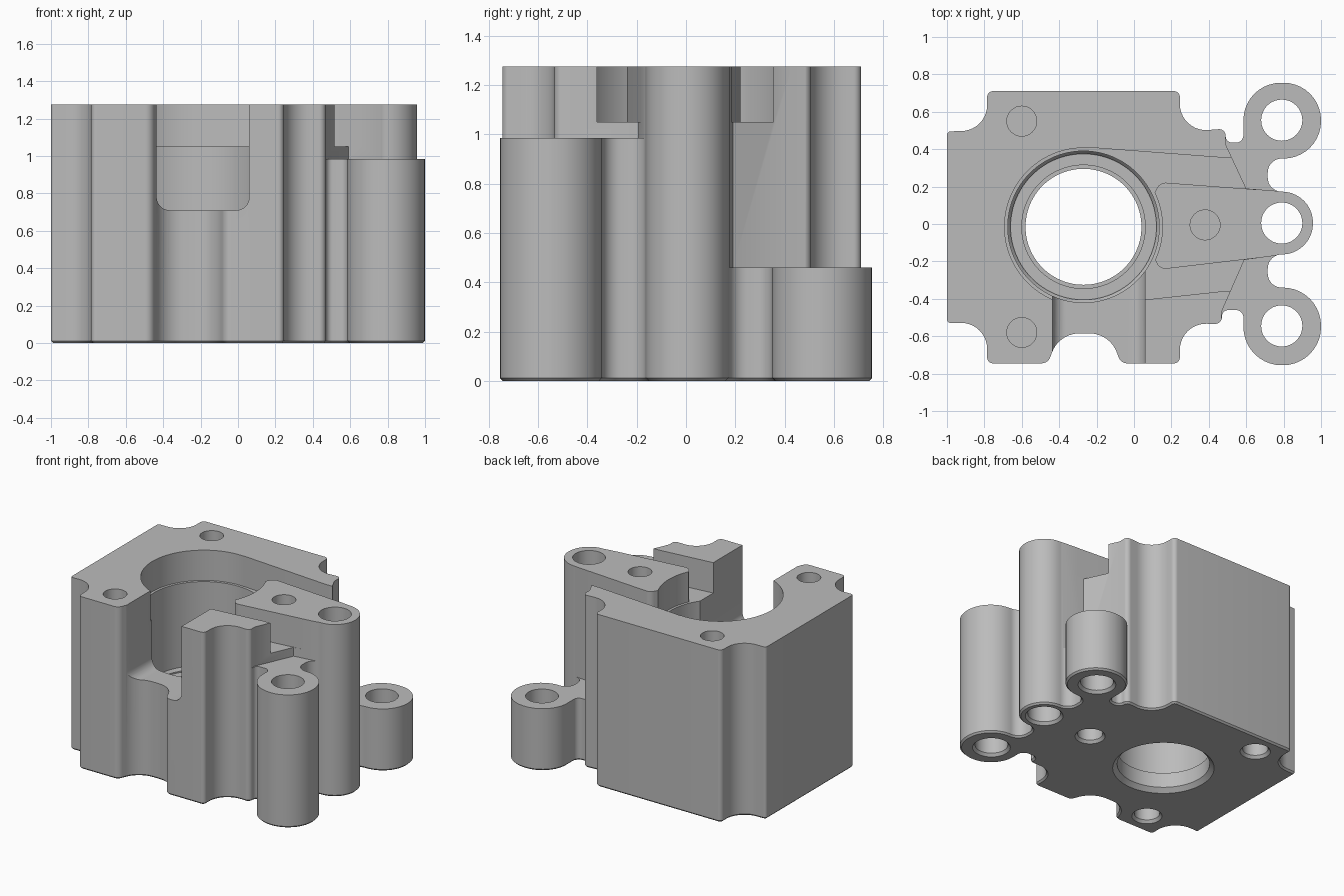
import bpy, bmesh
from math import tan, pi, cos, sin
from mathutils import Vector, Matrix

if "Cube" in bpy.data.objects:
    bpy.data.objects.remove(bpy.data.objects["Cube"], do_unlink=True)

HEIGHT = 1.275
TOP = 1.5    # cutters reach above the part
metal = bpy.data.materials.new("plain_grey_metal")
metal.use_nodes = True
metal.diffuse_color = (0.5, 0.5, 0.5, 1)
metal.node_tree.nodes["Principled BSDF"].inputs["Base Color"].default_value = (0.5, 0.5, 0.5, 1)


def rounded(corners, steps=10):
    """Outline from (x, y, fillet radius) corners."""
    points = []
    for i, (x, y, *r) in enumerate(corners):
        p = Vector((x, y))
        if not r:
            points.append(p)
            continue
        a = (p - Vector(corners[i - 1][:2])).normalized()
        b = (Vector(corners[(i + 1) % len(corners)][:2]) - p).normalized()
        turn = a.angle(b)
        start = p - a * r[0] * tan(turn / 2)
        side = Vector((-a.y, a.x)) * (1 if a.cross(b) > 0 else -1)
        for k in range(steps + 1):
            t = turn * k / steps
            points.append(start + a * r[0] * sin(t) + side * r[0] * (1 - cos(t)))
    return points


def inset(points, d):
    """Move a counter-clockwise outline inward."""
    result = []
    for i, p in enumerate(points):
        e = (points[(i + 1) % len(points)] - points[i - 1]).normalized()
        result.append(p + Vector((-e.y, e.x)) * d)
    return result


def loft(name, rings, matrix=Matrix.Identity(4)):
    """Solid through a stack of (outline, height) rings, facing outward."""
    bm = bmesh.new()
    loops = [[bm.verts.new((p.x, p.y, z)) for p in pts] for pts, z in rings]
    for low, high in zip(loops, loops[1:]):
        for i in range(len(low)):
            bm.faces.new((low[i - 1], low[i], high[i], high[i - 1]))
    bm.faces.new(loops[0][::-1])
    bm.faces.new(loops[-1])
    bm.transform(matrix)
    bm.normal_update()
    if bm.calc_volume(signed=True) < 0:
        bmesh.ops.reverse_faces(bm, faces=bm.faces[:])
    mesh = bpy.data.meshes.new(name)
    bm.to_mesh(mesh)
    bm.free()
    mesh.materials.append(metal)
    obj = bpy.data.objects.new(name, mesh)
    bpy.context.scene.collection.objects.link(obj)
    return obj


def turned(name, x, y, profile, sides=48):
    """Round cutter from (radius, height) pairs."""
    angles = [2 * pi * k / sides for k in range(sides)]
    return loft(name, [([Vector((x + r * cos(a), y + r * sin(a))) for a in angles], z)
                       for r, z in profile])


def cut(target, tool):
    """Subtract the tool with the first solver that keeps the full length."""
    tool.hide_render = True
    mod = target.modifiers.new("cut", 'BOOLEAN')
    mod.operation, mod.object = 'DIFFERENCE', tool
    for solver in ('EXACT', 'MANIFOLD', 'FLOAT'):
        mod.solver = solver
        bpy.context.view_layer.update()
        graph = bpy.context.evaluated_depsgraph_get()
        mesh = bpy.data.meshes.new_from_object(target.evaluated_get(graph))
        xs = [v.co.x for v in mesh.vertices]
        if xs and max(xs) - min(xs) > 1.99:
            target.data = mesh
            break
    target.modifiers.remove(mod)
    bpy.data.objects.remove(tool, do_unlink=True)


# Whole plan outline: block, corner scallops, two lugs and the middle boss
outline = rounded([
    (-1, -.53, .02), (-.785, -.525, .14), (-.785, -.745, .03),
    (-.46, -.745, .05), (-.40, -.585, .155), (-.13, -.585, .155), (-.07, -.745, .05),
    (.245, -.745, .03), (.245, -.53, .14), (.47, -.535, .035), (.47, -.46, .035),
    (.585, -.46, .04), (.585, -.755, .204), (1, -.755, .204), (1, -.34, .204),
    (.715, -.34, .075), (.715, -.163, .075), (.957, -.163, .166), (.957, .173, .166),
    (.715, .173, .075), (.715, .35, .075), (1, .35, .2), (1, .755, .2),
    (.585, .755, .2), (.585, .435, .04), (.49, .435, .035), (.49, .51, .035),
    (.245, .49, .14), (.245, .71, .03), (-.785, .71, .03), (-.785, .50, .14), (-1, .495, .02)])
body = loft("machined_housing", [(inset(outline, .012), 0), (outline, .012), (outline, HEIGHT)])

# Lowered lugs and the channels either side of the boss
regions = [
    ("back_lug_step", .46, [(.488, .9), (.488, .43), (.60, .19), (.79, .1745), (.82, .178),
                            (1.1, .25), (1.1, .9)]),
    ("front_lug_step", .985, [(.468, -.9), (.468, -.47), (.59, -.192), (.79, -.1645),
                              (.82, -.168), (1.1, -.24), (1.1, -.9)]),
    ("back_channel", 1.05, [(-.24, .409), (.47, .355), (.66, .355), (.66, .184),
                            (.14, .223, .05), (.09, .13), (-.24, .1)]),
    ("front_channel", 1.05, [(-.24, -.3), (.055, -.28), (.055, -.405), (.47, -.36), (.66, -.36),
                             (.66, -.182), (.14, -.243, .05), (.09, -.15), (-.24, -.15)])]
for name, floor, corners in regions:
    pts = rounded(corners)
    cut(body, loft(name, [(pts, floor), (pts, TOP)]))

# Stepped main bore
cut(body, turned("main_bore", -.27, -.015, [
    (.35, -.01), (.31, .03), (.31, .14), (.33, .14), (.33, .40), (.39, .40), (.39, .41),
    (.405, .43), (.405, 1.05), (.422, 1.051), (.422, TOP)], 96))

# Front window, open at the top
window = rounded([(-.435, .71, .07), (.06, .71, .07), (.06, TOP), (-.435, TOP)])
cut(body, loft("front_window", [(window, .23), (window, 1.1)], Matrix.Rotation(pi / 2, 4, 'X')))

# Lug and boss holes run right through
for y in (-.545, .005, .555):
    cut(body, turned("lug_hole", .79, y, [(.135, -.01), (.11, .02), (.11, TOP)]))

# Blind holes from the top and from underneath
for x, y in ((-.6, .55), (-.6, -.58), (.38, -.005)):
    cut(body, turned("top_hole", x, y, [(.08, .85), (.08, TOP)], 32))
    cut(body, turned("bottom_hole", x, y, [(.11, -.01), (.085, .02), (.085, .35)], 32))

bpy.ops.object.select_all(action='DESELECT')
body.select_set(True)
bpy.context.view_layer.objects.active = body
bpy.ops.object.shade_smooth_by_angle(angle=pi / 6)
